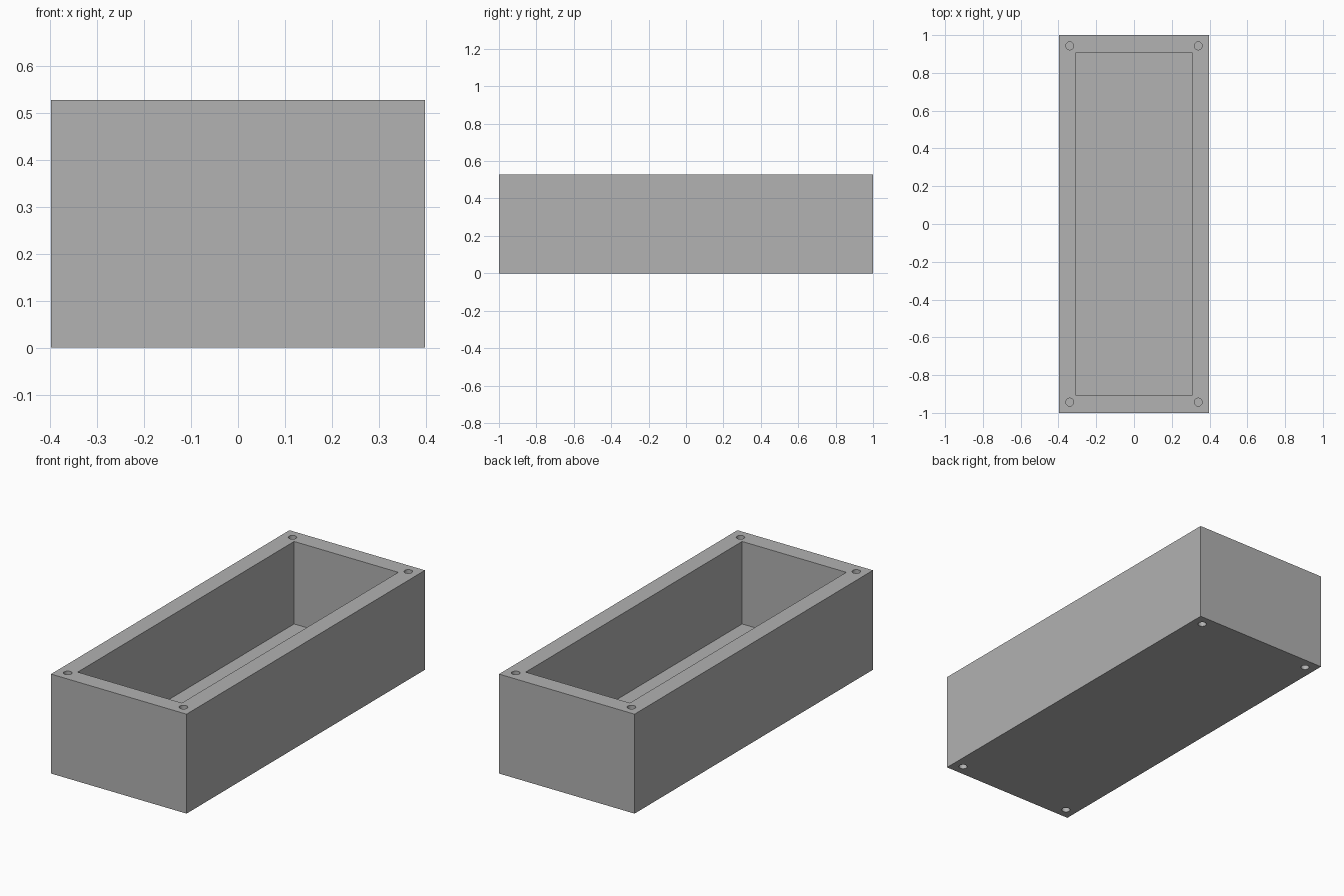
import bpy

cube = bpy.data.objects.get("Cube")
if cube:
    bpy.data.objects.remove(cube, do_unlink=True)

# Overall sizes
WIDTH, LENGTH, HEIGHT = 0.796, 2.0, 0.528
WALL, FLOOR = 0.092, 0.09
HOLE_X, HOLE_Y, HOLE_R, HOLE_DEPTH = 0.34, 0.943, 0.021, 0.2

grey = bpy.data.materials.new("plain grey")
grey.use_nodes = True
colour = (0.445, 0.445, 0.445, 1)
grey.diffuse_color = colour
grey.node_tree.nodes["Principled BSDF"].inputs["Base Color"].default_value = colour


def box(name, size, bottom):
    bpy.ops.mesh.primitive_cube_add(size=1, location=(0, 0, bottom + size[2] / 2))
    obj = bpy.context.object
    obj.name = name
    obj.scale = size
    bpy.ops.object.transform_apply(location=True, rotation=False, scale=True)
    obj.data.materials.append(grey)
    return obj


def cut(target, cutter):
    cutter.hide_render = True
    mod = target.modifiers.new("cut", "BOOLEAN")
    mod.operation = "DIFFERENCE"
    mod.solver = "EXACT"
    mod.object = cutter
    bpy.context.view_layer.objects.active = target
    bpy.ops.object.modifier_apply(modifier=mod.name)
    bpy.data.objects.remove(cutter, do_unlink=True)


# Open box with a deep rectangular cavity
body = box("open_box", (WIDTH, LENGTH, HEIGHT), 0)
cut(body, box("cavity_cutter", (WIDTH - 2 * WALL, LENGTH - 2 * WALL, HEIGHT), FLOOR))

# Screw holes in the four corners, from above and from below
for x in (-HOLE_X, HOLE_X):
    for y in (-HOLE_Y, HOLE_Y):
        for z in (0, HEIGHT):
            bpy.ops.mesh.primitive_cylinder_add(
                vertices=32, radius=HOLE_R, depth=2 * HOLE_DEPTH, location=(x, y, z))
            hole = bpy.context.object
            hole.name = "screw_hole_cutter"
            hole.data.materials.append(grey)
            cut(body, hole)

# Smooth hole walls, crisp box edges
bpy.ops.object.select_all(action="DESELECT")
body.select_set(True)
bpy.context.view_layer.objects.active = body
bpy.ops.object.shade_smooth_by_angle(angle=0.5)
